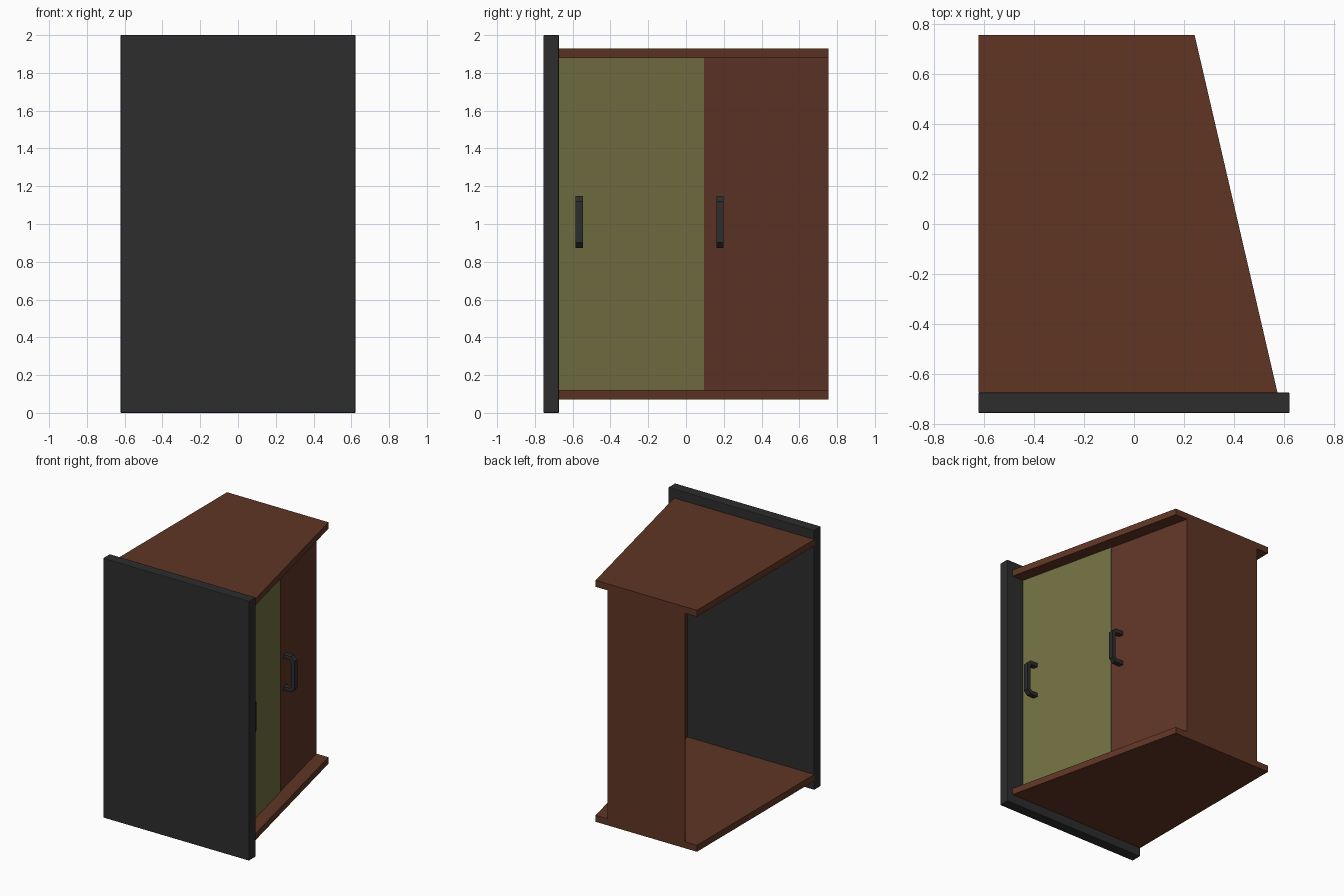
import bpy, bmesh

if "Cube" in bpy.data.objects:
    bpy.data.objects.remove(bpy.data.objects["Cube"])


def material(name, rgb):
    m = bpy.data.materials.new(name)
    m.diffuse_color = (*rgb, 1)
    m.use_nodes = True
    m.node_tree.nodes["Principled BSDF"].inputs["Base Color"].default_value = m.diffuse_color
    return m


BROWN = material("brown wood", (0.115, 0.036, 0.017))
RED_BROWN = material("reddish brown wood", (0.115, 0.036, 0.019))
OLIVE = material("olive green", (0.172, 0.165, 0.054))
BLACK = material("soft black", (0.026, 0.026, 0.026))


def prism(name, outline, direction, mat, bevel=0):
    """Extrude a closed 3D outline along a direction vector."""
    bm = bmesh.new()
    face = bm.faces.new([bm.verts.new(p) for p in outline])
    res = bmesh.ops.extrude_face_region(bm, geom=[face], use_keep_orig=True)
    verts = [v for v in res["geom"] if isinstance(v, bmesh.types.BMVert)]
    bmesh.ops.translate(bm, verts=verts, vec=direction)
    bmesh.ops.recalc_face_normals(bm, faces=bm.faces)
    me = bpy.data.meshes.new(name)
    bm.to_mesh(me)
    bm.free()
    ob = bpy.data.objects.new(name, me)
    bpy.context.collection.objects.link(ob)
    me.materials.append(mat)
    if bevel:
        mod = ob.modifiers.new("soft_edges", "BEVEL")
        mod.width = bevel
        mod.segments = 2
    return ob


LEFT, FRONT, BACK = -0.622, -0.673, 0.755
INSET = 0.103          # how far the walls sit inside the plates
Z0, Z1 = 0.12, 1.88    # wall bottom and top


def slant(y, offset=0.0):
    """x of the slanted right edge of the plates at depth y."""
    t = (y - FRONT) / (BACK - FRONT)
    return 0.573 + t * (0.242 - 0.573) + offset


# Front panel
prism("front_panel", [(-0.622, -0.755, 0), (0.622, -0.755, 0),
                      (0.622, -0.755, 2), (-0.622, -0.755, 2)],
      (0, 0.082, 0), BLACK, 0.005)

# Top and bottom plates
for name, z in (("bottom_plate", 0.07), ("top_plate", Z1)):
    prism(name, [(LEFT, FRONT, z), (slant(FRONT), FRONT, z),
                 (slant(BACK), BACK, z), (LEFT, BACK, z)], (0, 0, 0.05), BROWN)

# Back wall, flush with the plates (left side stays open)
prism("back_wall", [(LEFT + INSET, BACK - 0.01, Z0), (slant(BACK, -INSET), BACK - 0.01, Z0),
                    (slant(BACK, -INSET), BACK, Z0), (LEFT + INSET, BACK, Z0)],
      (0, 0, Z1 - Z0), BROWN)


def side_sheet(name, y0, y1, inner, outer, mat):
    prism(name, [(slant(y0, inner), y0, Z0), (slant(y0, outer), y0, Z0),
                 (slant(y1, outer), y1, Z0), (slant(y1, inner), y1, Z0)],
          (0, 0, Z1 - Z0), mat)


# Slanted side: brown wall with an olive sliding door in front
side_sheet("side_wall", FRONT, BACK, -INSET - 0.01, -INSET, RED_BROWN)
side_sheet("sliding_door", FRONT, 0.095, -INSET, -INSET + 0.004, OLIVE)


# Door handles: chamfered bracket profile
def handle(name, y):
    x0 = slant(y, -INSET - 0.004)
    d, t, c = 0.1, 0.03, 0.03
    lo, hi = 0.872, 1.148
    prof = [(0, lo), (d - c, lo), (d, lo + c), (d, hi - c), (d - c, hi), (0, hi),
            (0, hi - t), (d - c - 0.012, hi - t), (d - t, hi - c - 0.012),
            (d - t, lo + c + 0.012), (d - c - 0.012, lo + t), (0, lo + t)]
    prism(name, [(x0 + x, y - 0.019, z) for x, z in prof], (0, 0.038, 0), BLACK)


handle("front_handle", -0.565)
handle("rear_handle", 0.18)
